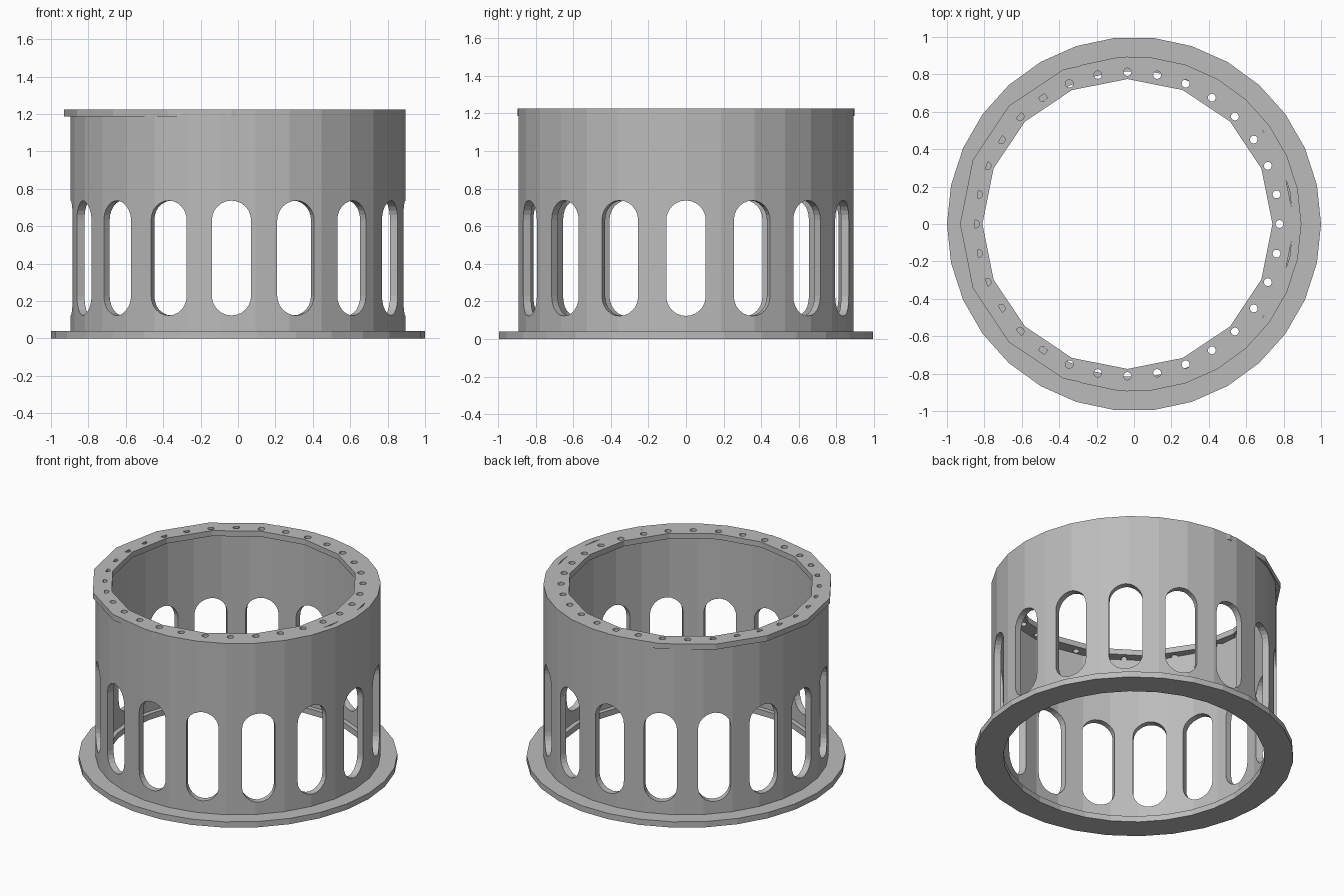
import bpy, bmesh
from math import cos, sin, pi, tau
from mathutils import Matrix, Vector

if "Cube" in bpy.data.objects:
    bpy.data.objects.remove(bpy.data.objects["Cube"])

steel = bpy.data.materials.new("mid_grey")
steel.use_nodes = True
GREY = (0.5, 0.5, 0.5, 1)
steel.diffuse_color = GREY
steel.node_tree.nodes["Principled BSDF"].inputs["Base Color"].default_value = GREY

SHIFT = -0.035   # the top ring and the slots sit slightly off the wall's axis


def finish(name, bm):
    bmesh.ops.recalc_face_normals(bm, faces=bm.faces)
    mesh = bpy.data.meshes.new(name)
    bm.to_mesh(mesh)
    bm.free()
    mesh.materials.append(steel)
    obj = bpy.data.objects.new(name, mesh)
    bpy.context.collection.objects.link(obj)
    return obj


def tube(name, outer, inner, z0, z1, sides, x=0.0):
    """Faceted ring with a rectangular section."""
    bm = bmesh.new()
    section = [(outer, z0), (outer, z1), (inner, z1), (inner, z0)]
    loops = [[bm.verts.new((x + r * cos(tau * i / sides), r * sin(tau * i / sides), z))
              for r, z in section] for i in range(sides)]
    for i in range(sides):
        a, b = loops[i], loops[(i + 1) % sides]
        for j in range(4):
            k = (j + 1) % 4
            bm.faces.new((a[j], b[j], b[k], a[k]))
    return finish(name, bm)


def prism(bm, outline, depth, matrix):
    """Extrude an outline along local z, placed by a matrix."""
    base = [bm.verts.new(matrix @ Vector((u, v, 0))) for u, v in outline]
    top = [bm.verts.new(matrix @ Vector((u, v, depth))) for u, v in outline]
    bm.faces.new(base[::-1])
    bm.faces.new(top)
    n = len(base)
    for i in range(n):
        j = (i + 1) % n
        bm.faces.new((base[i], base[j], top[j], top[i]))


def cut(target, cutter):
    cutter.hide_render = True
    mod = target.modifiers.new("cut", 'BOOLEAN')
    mod.operation = 'DIFFERENCE'
    mod.solver = 'EXACT'
    mod.object = cutter
    bpy.context.view_layer.objects.active = target
    bpy.ops.object.modifier_apply(modifier=mod.name)
    bpy.data.objects.remove(cutter)


# Base flange, cylinder wall and top ring
tube("base_flange", 1.0, 0.82, 0, 0.04, 30)
wall = tube("cylinder_wall", 0.895, 0.851, 0.02, 1.225, 30)
ring = tube("top_ring", 0.895, 0.775, 1.187, 1.225, 16, SHIFT)

# Round-ended slots through the wall
W, LOW, HIGH = 0.105, 0.228, 0.632
slot = [(W * cos(pi * i / 12), HIGH + W * sin(pi * i / 12)) for i in range(13)]
slot += [(-W * cos(pi * i / 12), LOW - W * sin(pi * i / 12)) for i in range(13)]
upright = Matrix.Rotation(pi / 2, 4, 'X')
bm = bmesh.new()
for i in range(16):
    turn = Matrix.Translation((SHIFT, 0, 0)) @ Matrix.Rotation(tau * i / 16, 4, 'Z')
    prism(bm, slot, 0.4, turn @ upright @ Matrix.Translation((0, 0, 0.65)))
cut(wall, finish("slot_cutter", bm))

# Bolt holes through the top ring
hole = [(0.021 * cos(tau * i / 16), 0.021 * sin(tau * i / 16)) for i in range(16)]
bm = bmesh.new()
for i in range(32):
    a = tau * i / 32
    place = Matrix.Translation((SHIFT + 0.8125 * cos(a), 0.8125 * sin(a), 1.1))
    prism(bm, hole, 0.2, place)
cut(ring, finish("hole_cutter", bm))
